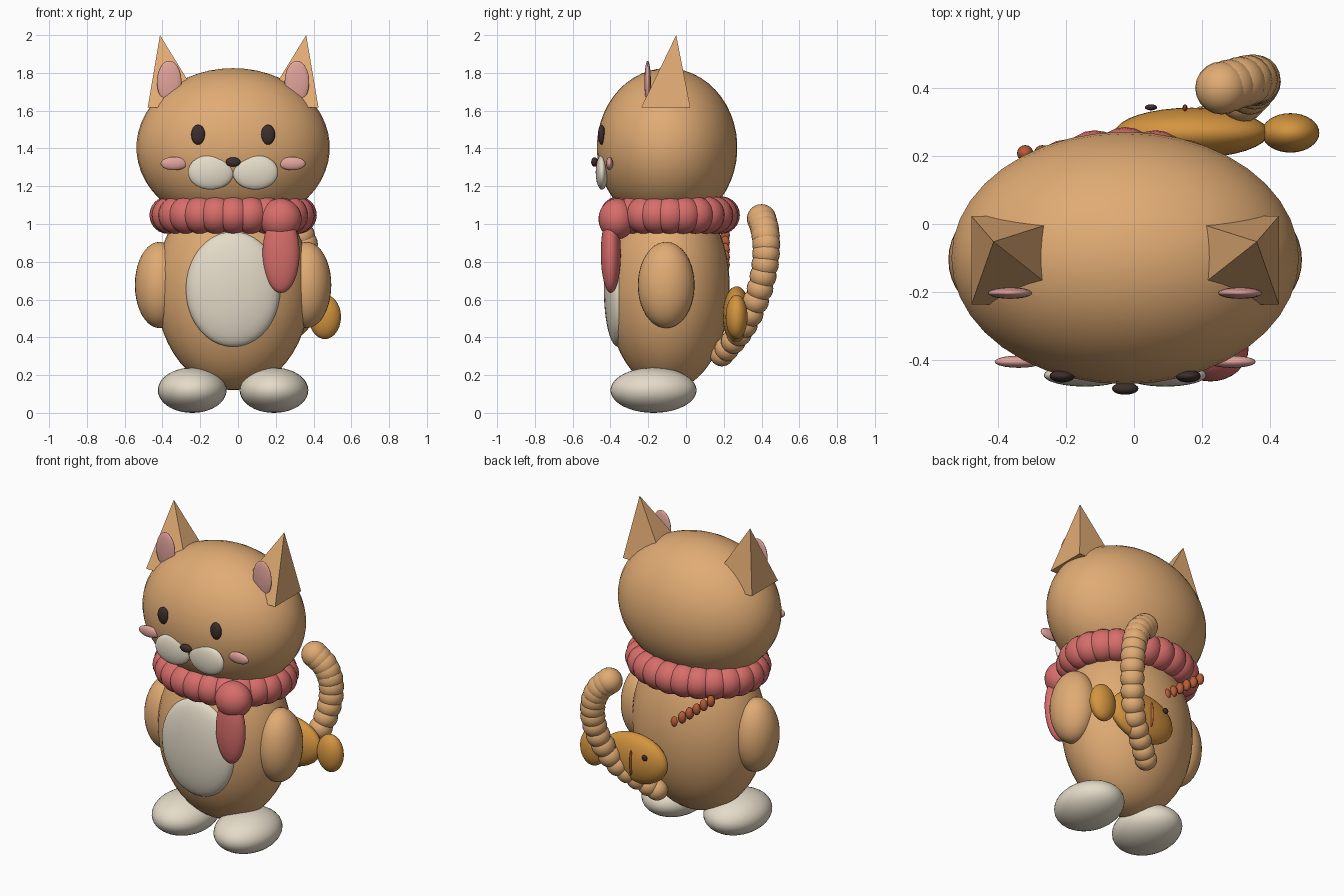
import bpy, bmesh, math
from mathutils import Vector

if "Cube" in bpy.data.objects:
    bpy.data.objects.remove(bpy.data.objects["Cube"])

CX = -0.026  # the figure's own mirror axis


def mat(name, r, g, b):
    m = bpy.data.materials.new(name)
    m.diffuse_color = (r, g, b, 1)
    m.use_nodes = True
    m.node_tree.nodes["Principled BSDF"].inputs["Base Color"].default_value = m.diffuse_color
    return m


TAN = mat("tan fur", 0.75, 0.41, 0.175)
CREAM = mat("cream fur", 0.78, 0.71, 0.58)
CORAL = mat("coral scarf", 0.68, 0.155, 0.145)
PINK = mat("soft pink", 0.76, 0.37, 0.33)
DARK = mat("dark brown", 0.045, 0.028, 0.025)
ORANGE = mat("orange bag", 0.66, 0.30, 0.05)
RUST = mat("rust trim", 0.48, 0.11, 0.04)


def finish(bm, name, material, smooth=True):
    me = bpy.data.meshes.new(name)
    bmesh.ops.recalc_face_normals(bm, faces=bm.faces)
    for f in bm.faces:
        f.smooth = smooth
    bm.to_mesh(me)
    bm.free()
    me.materials.append(material)
    ob = bpy.data.objects.new(name, me)
    bpy.context.collection.objects.link(ob)
    return ob


def add_ball(bm, c, r, seg):
    vs = bmesh.ops.create_uvsphere(bm, u_segments=seg, v_segments=seg * 5 // 8, radius=1)["verts"]
    for v in vs:
        v.co = Vector([c[i] + v.co[i] * r[i] for i in range(3)])


def ball(name, c, r, material, seg=32):
    bm = bmesh.new()
    add_ball(bm, c, r, seg)
    return finish(bm, name, material)


def pair(name, off, y, z, r, material, seg=32):
    for side, s in (("left", -1), ("right", 1)):
        ball(f"{name}_{side}", (CX + s * off, y, z), r, material, seg)


def beads(name, items, material, seg=20):
    bm = bmesh.new()
    for c, r in items:
        add_ball(bm, c, r, seg)
    return finish(bm, name, material)


# body, head and limbs
ball("body", (CX, -0.095, 0.66), (0.41, 0.327, 0.54), TAN, 40)
ball("head", (CX, -0.10, 1.405), (0.512, 0.372, 0.42), TAN, 40)
ball("belly", (CX, -0.36, 0.655), (0.25, 0.075, 0.305), CREAM)
pair("arm", 0.39, -0.105, 0.677, (0.13, 0.15, 0.228), TAN)
pair("foot", 0.2165, -0.172, 0.12, (0.182, 0.228, 0.12), CREAM)

# ears: square pyramids with the tip leaning outward
for side, s in (("left", -1), ("right", 1)):
    bm = bmesh.new()
    base = [bm.verts.new((CX + s * (0.302 + dx * 0.15), -0.107 + dy * 0.13, 1.617))
            for dx, dy in ((-1, -1), (1, -1), (1, 1), (-1, 1))]
    tip = bm.verts.new((CX + s * 0.387, -0.052, 2.0))
    bm.faces.new(base)
    for i in range(4):
        bm.faces.new((base[i], base[(i + 1) % 4], tip))
    finish(bm, f"ear_{side}", TAN, smooth=False)
pair("inner_ear", 0.338, -0.203, 1.752, (0.065, 0.017, 0.112), PINK)

# face
pair("eye", 0.185, -0.447, 1.473, (0.037, 0.019, 0.053), DARK, 20)
pair("cheek", 0.313, -0.405, 1.32, (0.071, 0.018, 0.035), PINK, 20)
pair("muzzle", 0.118, -0.445, 1.274, (0.121, 0.033, 0.092), CREAM)
ball("nose", (CX, -0.484, 1.328), (0.039, 0.018, 0.025), DARK, 20)

# scarf: ring of overlapping balls, knot and hanging end
N = 24
beads("scarf_ring", [((CX + 0.345 * math.cos(2 * math.pi * i / N),
                       -0.085 + 0.272 * math.sin(2 * math.pi * i / N), 1.047),
                      (0.098, 0.098, 0.099)) for i in range(N)], CORAL)
ball("scarf_knot", (0.225, -0.365, 1.027), (0.112, 0.098, 0.108), CORAL)
ball("scarf_end", (0.228, -0.398, 0.845), (0.098, 0.053, 0.21), CORAL)

# tail: balls along a smooth path
path = [Vector(p) for p in ((0.07, 0.19, 0.31), (0.17, 0.255, 0.385), (0.27, 0.32, 0.48),
                            (0.33, 0.38, 0.62), (0.358, 0.415, 0.76), (0.352, 0.425, 0.88),
                            (0.315, 0.417, 0.97), (0.258, 0.40, 1.027))]


def on_path(t):
    k = min(int(t * (len(path) - 1)), len(path) - 2)
    u = t * (len(path) - 1) - k
    p0, p1, p2 = path[max(k - 1, 0)], path[k], path[k + 1]
    p3 = path[min(k + 2, len(path) - 1)]
    return 0.5 * (2 * p1 + (p2 - p0) * u + (2 * p0 - 5 * p1 + 4 * p2 - p3) * u * u
                  + (3 * p1 - p0 - 3 * p2 + p3) * u ** 3)


T = 16
beads("tail", [(on_path(i / (T - 1)), [0.064 + 0.014 * i / (T - 1)] * 3) for i in range(T)], TAN)

# fish-shaped bag on the back, with eye, stripes and strap
ball("bag_body", (0.17, 0.268, 0.515), (0.226, 0.074, 0.155), ORANGE)
ball("bag_fin", (0.46, 0.268, 0.508), (0.085, 0.058, 0.117), ORANGE)
ball("bag_eye", (0.05, 0.343, 0.572), (0.018, 0.009, 0.018), DARK, 16)
for i, x in enumerate((0.15, 0.26)):
    ball(f"bag_stripe_{i + 1}", (x, 0.337, 0.514), (0.008, 0.015, 0.08), RUST, 16)
beads("bag_strap", [((-0.32 + 0.05 * i, 0.208, 0.98 - 0.039 * i), (0.024, 0.024, 0.036))
                    for i in range(6)], RUST, 16)
